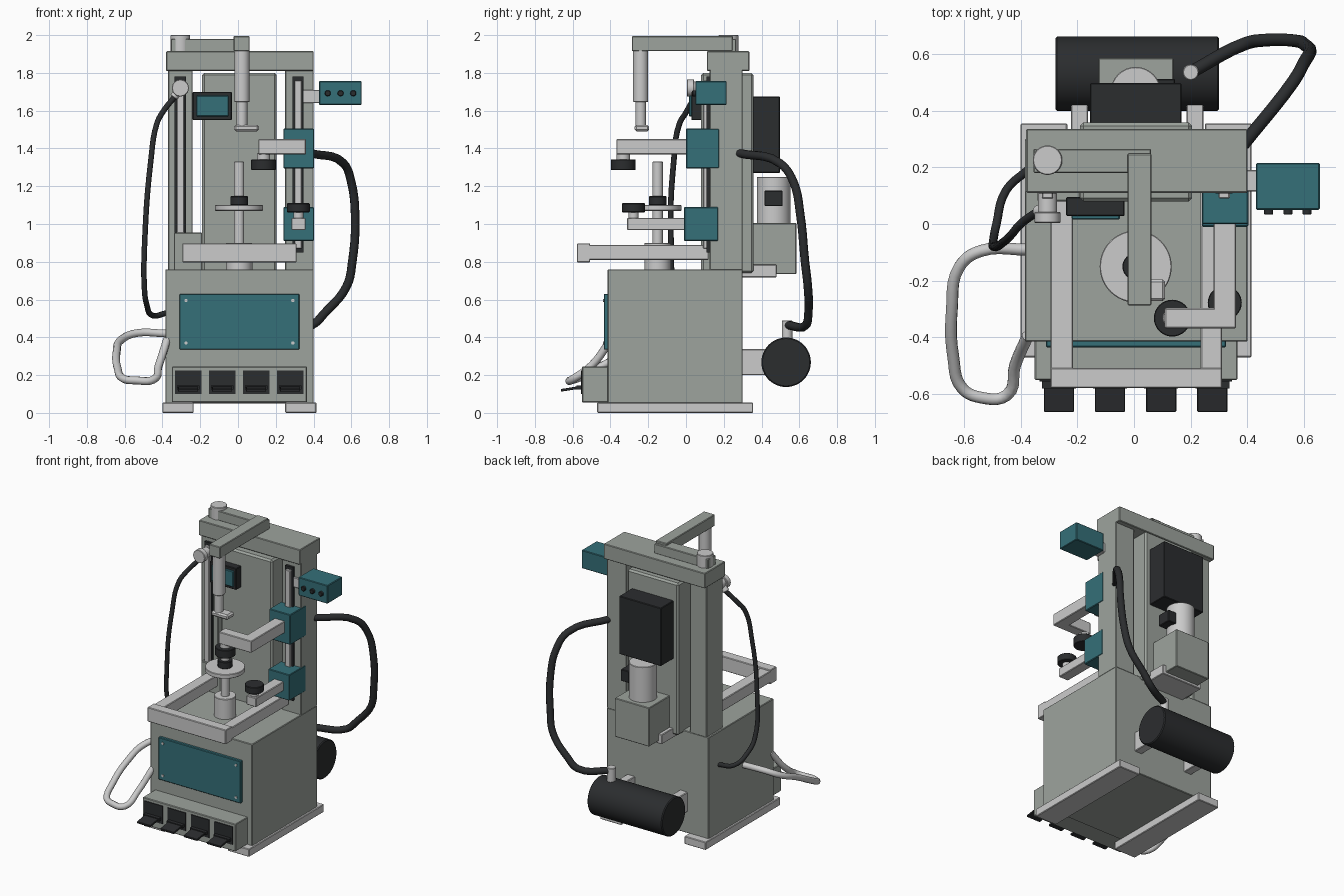
import bpy, math
from mathutils import Vector

if "Cube" in bpy.data.objects:
    bpy.data.objects.remove(bpy.data.objects["Cube"])


def mat(name, col):
    m = bpy.data.materials.new(name)
    m.diffuse_color = (*col, 1)
    m.use_nodes = True
    m.node_tree.nodes["Principled BSDF"].inputs["Base Color"].default_value = m.diffuse_color
    return m


DARK = mat("dark", (0.024, 0.026, 0.028))
TEAL = mat("teal", (0.035, 0.16, 0.19))
BODY = mat("body_grey", (0.34, 0.37, 0.34))


def finish(o, name, m):
    o.name = name
    if m:
        o.data.materials.append(m)
    return o


def box(name, x, y, z, m=None, bevel=0.004, tilt=0):
    """Box from (min, max) ranges, optionally tilted about x."""
    bpy.ops.mesh.primitive_cube_add(size=1)
    o = bpy.context.object
    for v in o.data.vertices:
        v.co = [c * (r[1] - r[0]) for c, r in zip(v.co, (x, y, z))]
    o.location = [(r[0] + r[1]) / 2 for r in (x, y, z)]
    o.rotation_euler.x = tilt
    if bevel:
        b = o.modifiers.new("bevel", 'BEVEL')
        b.width, b.segments = bevel, 1
    return finish(o, name, m)


def cyl(name, p, q, r, m=None, n=32, bevel=0.003):
    """Cylinder between two points."""
    p, q = Vector(p), Vector(q)
    bpy.ops.mesh.primitive_cylinder_add(vertices=n, radius=r, depth=(q - p).length,
                                        location=(p + q) / 2)
    o = bpy.context.object
    o.rotation_euler = (q - p).to_track_quat('Z', 'Y').to_euler()
    bpy.ops.object.shade_smooth_by_angle(angle=math.radians(35))
    if bevel:
        b = o.modifiers.new("bevel", 'BEVEL')
        b.width, b.segments = bevel, 1
    return finish(o, name, m)


def tube(name, pts, r, m=None):
    """Round tube along a smooth path."""
    c = bpy.data.curves.new(name, 'CURVE')
    c.dimensions = '3D'
    c.bevel_depth, c.bevel_resolution, c.use_fill_caps = r, 3, True
    c.resolution_u = 5
    s = c.splines.new('BEZIER')
    s.bezier_points.add(len(pts) - 1)
    for bp, p in zip(s.bezier_points, pts):
        bp.co = p
        bp.handle_left_type = bp.handle_right_type = 'AUTO'
    o = bpy.data.objects.new(name, c)
    bpy.context.collection.objects.link(o)
    bpy.ops.object.select_all(action='DESELECT')
    o.select_set(True)
    bpy.context.view_layer.objects.active = o
    bpy.ops.object.convert(target='MESH')
    return finish(bpy.context.object, name, m)


# cabinet, feet and front panel
box("cabinet", (-.385, .40), (-.415, .30), (.05, .76), BODY)
box("foot_left", (-.40, -.235), (-.47, .355), (0, .055))
box("foot_right", (.25, .415), (-.47, .355), (0, .055))
box("front_panel", (-.31, .325), (-.435, -.41), (.335, .63), TEAL)
for x in (-.275, .29):
    for z in (.37, .595):
        cyl("panel_screw", (x, -.44, z), (x, -.43, z), .009, n=12, bevel=0)

# pedal housing with four pedals
box("pedal_housing", (-.35, .365), (-.55, -.40), (.055, .245), BODY)
for i in range(4):
    x = -.264 + i * .18
    box("pedal_recess", (x - .07, x + .07), (-.556, -.54), (.10, .225), DARK, 0)
    box("pedal_hinge", (x - .06, x + .06), (-.58, -.55), (.125, .145), DARK, 0)
    box("pedal", (x - .053, x + .053), (-.662, -.565), (.12, .134), DARK, .002, math.radians(9))

# columns, spine and crosshead
box("column_left", (-.37, -.24), (.125, .30), (.755, 1.82), BODY)
box("column_right", (.25, .40), (.125, .30), (.755, 1.82), BODY)
box("spine", (-.19, .205), (.08, .358), (.74, 1.80), BODY, .012)
box("crosshead", (-.38, .40), (.11, .335), (1.81, 1.915), BODY)

# guide rails
for x in (-.305, .318):
    box("rail_strip", (x - .03, x + .03), (.108, .13), (.85, 1.78), DARK, 0)
    box("rail", (x - .02, x + .02), (.09, .12), (.87, 1.76))
box("left_rail_stop", (-.34, -.19), (.08, .14), (.755, .955), BODY)

# tray frame
for side, x0, x1 in (("left", -.295, -.215), ("right", .235, .31)):
    box("tray_arm_" + side, (x0, x1), (-.56, .12), (.81, .89))
box("tray_front", (-.295, .31), (-.578, -.507), (.797, .897))

# spindle
SX, SY = .006, -.15
cyl("spindle_base", (SX, SY, .75), (SX, SY, .90), .07)
cyl("spindle_shaft", (SX, SY, .88), (SX, SY, 1.33), .027)
cyl("spindle_disc", (SX, SY, 1.07), (SX, SY, 1.10), .127, n=48)
cyl("spindle_collar", (SX, SY, 1.10), (SX, SY, 1.147), .047, DARK)

# carriages with clamp arms
box("upper_carriage", (.24, .403), (0, .175), (1.295, 1.505), TEAL)
box("lower_carriage", (.24, .403), (-.01, .17), (.91, 1.09), TEAL)
box("upper_arm", (.28, .36), (-.345, .01), (1.368, 1.45))
box("upper_cross_arm", (.108, .36), (-.368, -.297), (1.368, 1.45))
cyl("upper_stem", (.135, -.332, 1.33), (.135, -.332, 1.375), .035)
cyl("upper_knob", (.135, -.332, 1.285), (.135, -.332, 1.342), .065, DARK)
box("lower_arm", (.283, .358), (-.312, .0), (.968, 1.032))
cyl("lower_stem", (.32, -.278, 1.03), (.32, -.278, 1.07), .027)
cyl("lower_knob", (.32, -.278, 1.062), (.32, -.278, 1.11), .06, DARK)

# overhead swing arm
cyl("swing_pivot", (-.305, .225, 1.91), (-.305, .225, 2.0), .052)
box("swing_arm_side", (-.355, .06), (.18, .265), (1.912, 1.98), BODY)
box("swing_arm_front", (-.023, .062), (-.287, .248), (1.915, 1.995), BODY)
cyl("ram_body", (.021, -.24, 1.645), (.021, -.24, 1.93), .04)
cyl("ram_rod", (.021, -.24, 1.50), (.021, -.24, 1.65), .028)
box("ram_finger", (-.02, .11), (-.272, -.195), (1.49, 1.525), None, .01)

# air fitting on left column
cyl("fitting_stem", (-.305, .13, 1.72), (-.305, .03, 1.72), .034, n=16)
cyl("fitting_cap", (-.305, .042, 1.72), (-.305, .004, 1.72), .046, n=12)
cyl("fitting_outlet", (-.305, .045, 1.72), (-.34, .045, 1.67), .022, n=16)

# display and control box
box("display", (-.24, -.033), (.028, .095), (1.55, 1.70), DARK)
box("display_screen", (-.22, -.05), (.016, .035), (1.57, 1.68), TEAL)
box("control_box", (.43, .655), (.05, .215), (1.63, 1.757), TEAL)
box("control_bracket", (.34, .44), (.115, .19), (1.64, 1.71))
for x in (.475, .543, .61):
    cyl("control_button", (x, .033, 1.692), (x, .055, 1.692), .016, DARK, 16)

# rear drive, electrics box and tank
box("gearbox", (-.125, .14), (.35, .585), (.735, 1.005), BODY)
box("gearbox_bracket", (-.15, .165), (.295, .48), (.718, .785))
cyl("motor", (.006, .465, 1.0), (.006, .465, 1.25), .089)
box("motor_terminal", (.08, .145), (.415, .512), (1.095, 1.177), DARK)
box("electrics_box", (-.155, .168), (.35, .497), (1.27, 1.675), DARK)
cyl("tank", (-.277, .53, .268), (.30, .53, .268), .131, DARK, 48, .006)
for x in (-.222, .185):
    box("tank_bracket", (x, x + .06), (.295, .45), (.20, .337))
cyl("tank_port", (.20, .535, .38), (.20, .535, .49), .028)

# hoses and side handle
tube("air_hose", [(.20, .535, .465), (.39, .635, .465), (.46, .648, .53), (.575, .645, .67),
                  (.605, .63, .80), (.62, .605, 1.05), (.60, .57, 1.22), (.56, .50, 1.32),
                  (.385, .28, 1.375)], .023, DARK)
tube("control_hose", [(-.33, .05, 1.68), (-.40, .0, 1.59), (-.43, -.035, 1.53),
                      (-.462, -.065, 1.33), (-.492, -.08, .95), (-.495, -.05, .65),
                      (-.485, .0, .58), (-.45, .12, .515), (-.375, .19, .53)], .015, DARK)
tube("side_handle", [(-.375, -.09, .42), (-.54, -.095, .422), (-.615, -.15, .39),
                     (-.642, -.30, .325), (-.637, -.47, .235), (-.605, -.58, .18),
                     (-.54, -.612, .172), (-.45, -.605, .175), (-.42, -.50, .25),
                     (-.375, -.395, .39)], .021)
